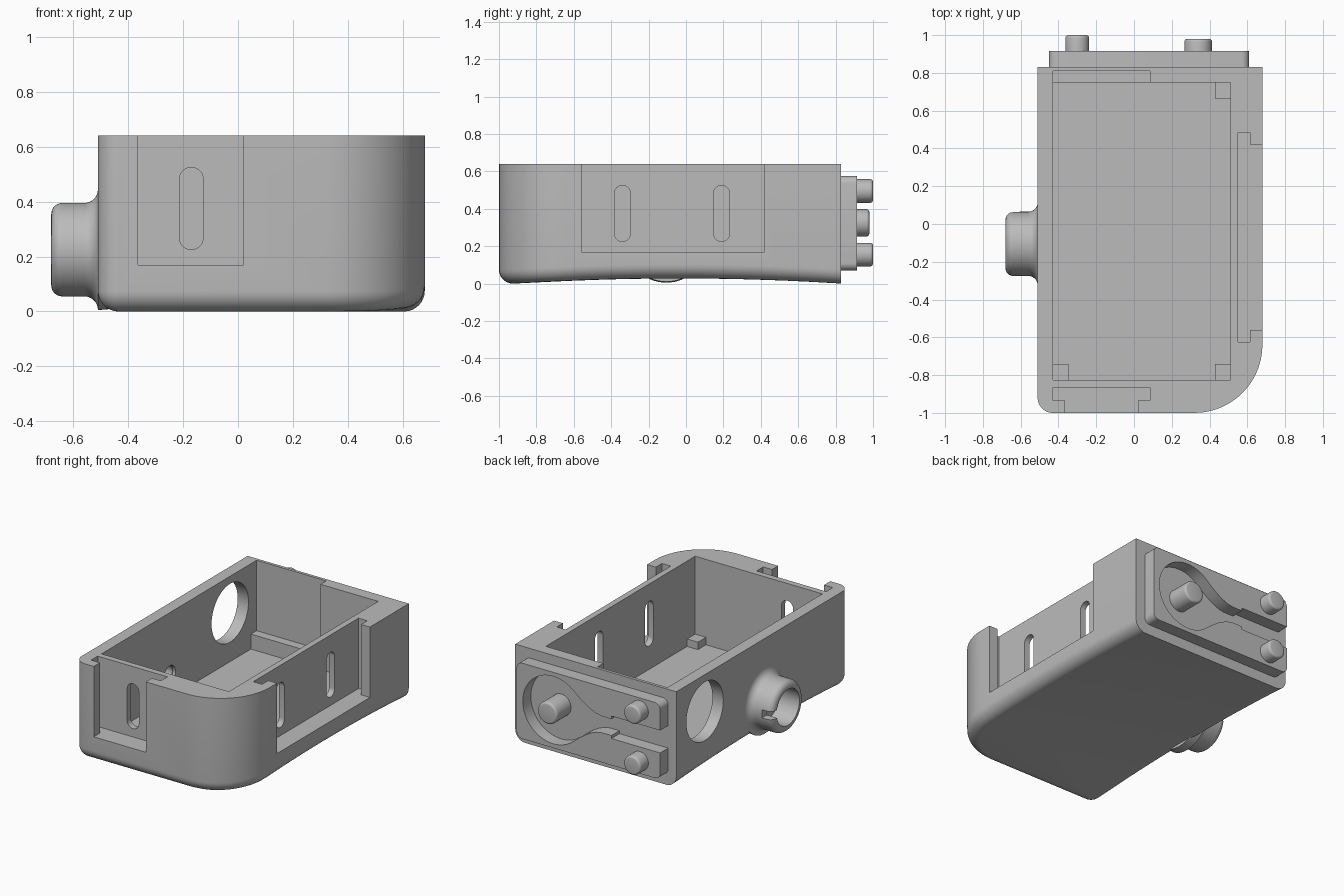
import bpy, bmesh, math
from math import pi, sin, cos

cube = bpy.data.objects.get("Cube")
if cube:
    bpy.data.objects.remove(cube, do_unlink=True)

grey = bpy.data.materials.new("plain grey")
grey.use_nodes = True
COLOUR = (0.5, 0.5, 0.5, 1)
grey.diffuse_color = COLOUR
grey.node_tree.nodes["Principled BSDF"].inputs["Base Color"].default_value = COLOUR


def finish(name, bm):
    bmesh.ops.recalc_face_normals(bm, faces=bm.faces[:])
    me = bpy.data.meshes.new(name)
    bm.to_mesh(me)
    bm.free()
    me.materials.append(grey)
    ob = bpy.data.objects.new(name, me)
    bpy.context.collection.objects.link(ob)
    return ob


def box(name, x0, x1, y0, y1, z0, z1):
    bm = bmesh.new()
    bmesh.ops.create_cube(bm, size=1)
    for v in bm.verts:
        v.co = (x1 if v.co.x > 0 else x0, y1 if v.co.y > 0 else y0, z1 if v.co.z > 0 else z0)
    return finish(name, bm)


def prism(name, pts, a, b, axis):
    """Extrude a 2D outline (u, z) from a to b along the x or y axis."""
    bm = bmesh.new()
    place = (lambda u, z, t: (t, u, z)) if axis == "x" else (lambda u, z, t: (u, t, z))
    lo = [bm.verts.new(place(u, z, a)) for u, z in pts]
    hi = [bm.verts.new(place(u, z, b)) for u, z in pts]
    bm.faces.new(lo)
    bm.faces.new(hi)
    n = len(pts)
    for i in range(n):
        j = (i + 1) % n
        bm.faces.new((lo[i], lo[j], hi[j], hi[i]))
    return finish(name, bm)


def arc(cu, cz, r, a0, a1, n):
    return [(cu + r * cos(a0 + (a1 - a0) * i / n), cz + r * sin(a0 + (a1 - a0) * i / n))
            for i in range(n + 1)]


def lathe(name, profile, axis, c1, c2, n=48):
    """Spin a closed (along, radius) profile round an axis parallel to x or y."""
    bm = bmesh.new()
    rings = []
    for i in range(n):
        a = 2 * pi * i / n
        rings.append([bm.verts.new((t, c1 + r * cos(a), c2 + r * sin(a)) if axis == "x"
                                   else (c1 + r * cos(a), t, c2 + r * sin(a)))
                      for t, r in profile])
    m = len(profile)
    for i in range(n):
        p, q = rings[i], rings[(i + 1) % n]
        for k in range(m):
            l = (k + 1) % m
            bm.faces.new((p[k], p[l], q[l], q[k]))
    bmesh.ops.remove_doubles(bm, verts=bm.verts[:], dist=1e-5)
    return finish(name, bm)


def cut(target, cutter):
    mod = target.modifiers.new("cut", "BOOLEAN")
    mod.operation = "DIFFERENCE"
    mod.solver = "EXACT"
    mod.object = cutter
    bpy.context.view_layer.objects.active = target
    bpy.ops.object.modifier_apply(modifier=mod.name)
    bpy.data.objects.remove(cutter, do_unlink=True)


def smooth(ob, angle=30):
    bpy.ops.object.select_all(action="DESELECT")
    ob.select_set(True)
    bpy.context.view_layer.objects.active = ob
    bpy.ops.object.shade_smooth_by_angle(angle=math.radians(angle))


# --- Case body: rounded outline lofted over a bottom fillet and a gentle arch
FIL, TOP = 0.075, 0.64


def half(side, inset):
    """One side of the outline from the back to the front, then round its corner."""
    edge, r = (0.68, 0.36) if side > 0 else (-0.51, 0.08)
    cx, cy = edge - side * r, -1 + r
    pts = [(edge - side * inset, 0.83 + (cy - 0.83) * i / 12) for i in range(12)]
    return pts + [(cx + side * (r - inset) * cos(a), cy - (r - inset) * sin(a))
                  for a in [pi / 2 * i / 14 for i in range(15)]]


def arch(y):
    return max(0, 0.028 * (1 - ((y + 0.045) / 0.875) ** 2))


bm = bmesh.new()
levels = [(FIL * (1 - cos(a)), FIL * (1 - sin(a))) for a in [pi / 2 * (1 - i / 8) for i in range(9)]]
levels.append((0, TOP))
rings = []
for inset, h in levels:
    outline = half(1, inset) + half(-1, inset)[::-1]
    rings.append([bm.verts.new((x, y, h if h == TOP else h + arch(y))) for x, y in outline])
n = len(rings[0])
for lo, hi in zip(rings, rings[1:]):
    for i in range(n):
        j = (i + 1) % n
        bm.faces.new((lo[i], lo[j], hi[j], hi[i]))
for r in (rings[0], rings[-1]):
    for i in range(n // 2 - 1):
        bm.faces.new((r[i], r[i + 1], r[n - 2 - i], r[n - 1 - i]))
case = finish("case_body", bm)

# Cavity, open recess at the back, panel slots with outer windows
FLOOR, SILL = 0.07, 0.17
for dims in [(-0.43, 0.51, -0.825, 0.75, FLOOR, 0.8),
             (-0.43, 0.085, 0.70, 0.81, SILL, 0.8),
             (-0.43, 0.085, -0.935, -0.865, SILL, 0.8),
             (-0.365, 0.02, -1.1, -0.93, SILL, 0.8),
             (0.55, 0.615, -0.625, 0.485, SILL, 0.8),
             (0.61, 0.8, -0.56, 0.42, SILL, 0.8)]:
    cut(case, box("cutter", *dims))


# Upright oblong holes through the thin inner walls
def oblong(u):
    return arc(u, 0.482, 0.043, 0, pi, 12) + arc(u, 0.268, 0.043, pi, 2 * pi, 12)


cut(case, prism("cutter", oblong(-0.17), -0.9, -0.8, "y"))
for y in (-0.34, 0.19):
    cut(case, prism("cutter", oblong(y), 0.48, 0.58, "x"))

# Large round port and small socket hole in the side wall
for y, z, r in [(0.53, 0.395, 0.195), (-0.105, 0.225, 0.06)]:
    cut(case, prism("cutter", arc(y, z, r, 0, 2 * pi * 47 / 48, 47), -0.6, -0.4, "x"))
smooth(case)

# --- Support blocks in the cavity corners
for name, x, y in [("back_left_support", 0.43, 0.665), ("front_left_support", 0.43, -0.825),
                   ("front_right_support", -0.43, -0.825)]:
    box(name, x, x + 0.083, y, y + 0.085, FLOOR - 0.02, FLOOR + 0.05)

# --- Flared side socket with a slit
profile = [(-0.45, 0.055), (-0.45, 0.215)]
profile += arc(-0.56, 0.22, 0.05, 0, -pi / 2, 8)
profile += arc(-0.64, 0.13, 0.04, pi / 2, pi, 8)
profile += [(-0.68, 0.12), (-0.53, 0.12), (-0.53, 0.055)]
socket = lathe("side_socket", profile, "x", -0.105, 0.225, 64)
cut(socket, box("cutter", -0.75, -0.605, -0.03, 0.12, 0.198, 0.252))
smooth(socket)

# --- Back plate with a keyhole channel open towards one end
PX, PZ = 0.34, 0.323
R = 0.04
outer = (arc(0.61 - R, 0.575 - R, R, 0, pi / 2, 6) + arc(-0.45 + R, 0.575 - R, R, pi / 2, pi, 6)
         + arc(-0.45 + R, 0.07 + R, R, pi, 1.5 * pi, 6) + arc(0.61 - R, 0.07 + R, R, 1.5 * pi, 2 * pi, 6))
plate = prism("back_plate", outer, 0.825, 0.915, "y")
neck = [(0.145, 0.132), (0.10, 0.10), (0.06, 0.078), (0.02, 0.062), (-0.02, 0.055),
        (-0.09, 0.055), (-0.09, 0.075), (-0.6, 0.075)]
channel = arc(PX, PZ, 0.225, -0.72 * pi, 0.72 * pi, 40)
channel += [(x, PZ + h) for x, h in neck] + [(x, PZ - h) for x, h in neck[::-1]]
cut(plate, prism("cutter", channel, 0.8, 1.0, "y"))
smooth(plate)

# --- Pins with softened tips
for name, x, z, r, y0, y1 in [("centre_pin", PX, 0.325, 0.073, 0.82, 0.98),
                              ("upper_pin", -0.30, 0.495, 0.063, 0.90, 1.0),
                              ("lower_pin", -0.30, 0.155, 0.063, 0.90, 1.0)]:
    c = 0.015
    pts = [(y0, 0), (y0, r)] + arc(y1 - c, r - c, c, pi / 2, 0, 4) + [(y1, 0)]
    bm_profile = pts[1:-1]
    # solid of revolution closed with flat end discs
    bm = bmesh.new()
    loops = [[bm.verts.new((x + q * cos(2 * pi * i / 32), t, z + q * sin(2 * pi * i / 32)))
              for i in range(32)] for t, q in bm_profile]
    for lo, hi in zip(loops, loops[1:]):
        for i in range(32):
            j = (i + 1) % 32
            bm.faces.new((lo[i], lo[j], hi[j], hi[i]))
    bm.faces.new(loops[0])
    bm.faces.new(loops[-1])
    smooth(finish(name, bm))
